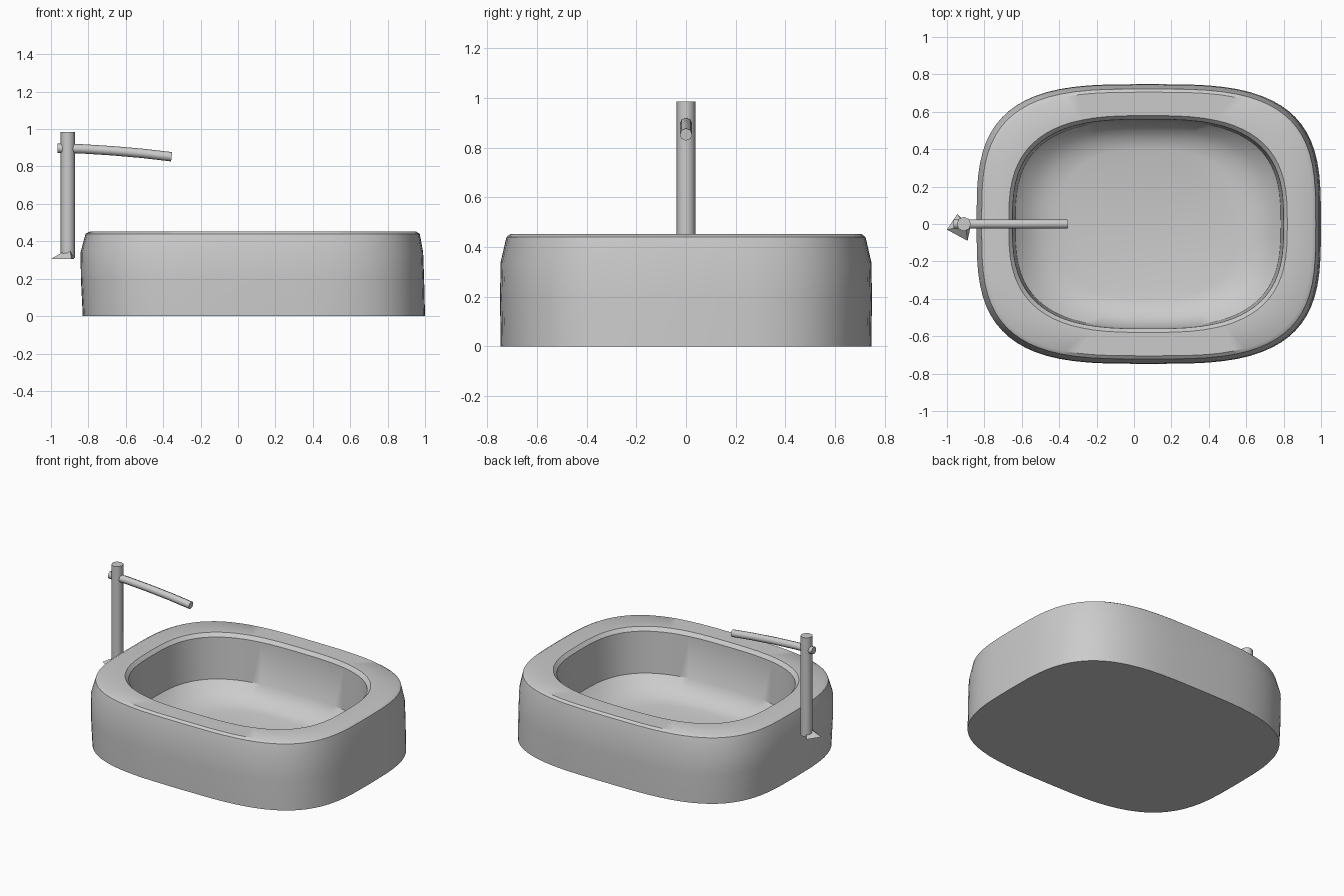
import bpy, bmesh, math
from mathutils import Vector

if "Cube" in bpy.data.objects:
    bpy.data.objects.remove(bpy.data.objects["Cube"])


def finish(name, bm, angle=35):
    bmesh.ops.recalc_face_normals(bm, faces=bm.faces)
    me = bpy.data.meshes.new(name)
    bm.to_mesh(me)
    bm.free()
    ob = bpy.data.objects.new(name, me)
    bpy.context.collection.objects.link(ob)
    bpy.ops.object.select_all(action='DESELECT')
    ob.select_set(True)
    bpy.context.view_layer.objects.active = ob
    bpy.ops.object.shade_smooth_by_angle(angle=math.radians(angle))
    return ob


def loft(name, rings, angle=35):
    """Skin a list of closed rings and cap both ends."""
    bm = bmesh.new()
    loops = [[bm.verts.new(p) for p in ring] for ring in rings]
    n = len(loops[0])
    for a, b in zip(loops, loops[1:]):
        for i in range(n):
            j = (i + 1) % n
            bm.faces.new((a[i], a[j], b[j], b[i]))
    bm.faces.new(loops[0])
    bm.faces.new(loops[-1])
    return finish(name, bm, angle)


def rounded_ring(x0, x1, half_y, z, power, n=72):
    """Superellipse between x0 and x1 at height z."""
    cx, rx = (x0 + x1) / 2, (x1 - x0) / 2
    pts = []
    for i in range(n):
        t = 2 * math.pi * i / n
        c, s = math.cos(t), math.sin(t)
        e = 2 / power
        pts.append((cx + rx * math.copysign(abs(c) ** e, c),
                    half_y * math.copysign(abs(s) ** e, s), z))
    return pts


def tube(name, path, radius, sides=8):
    """Round tube along a path lying in the xz plane."""
    path = [Vector(p) for p in path]
    rings = []
    for i, p in enumerate(path):
        d = (path[min(i + 1, len(path) - 1)] - path[max(i - 1, 0)]).normalized()
        side = Vector((0, 1, 0))
        up = d.cross(side)
        rings.append([p + radius * (math.cos(a) * side + math.sin(a) * up)
                      for a in (2 * math.pi * k / sides for k in range(sides))])
    return loft(name, rings, 50)


# Basin: outer wall, rim, inner wall and sloped bowl (x0, x1, half y, z, power)
profile = [
    (-0.83, 1.00, 0.745, 0.0, 3.3),
    (-0.84, 0.995, 0.748, 0.2, 3.3),
    (-0.842, 0.99, 0.745, 0.34, 3.3),
    (-0.815, 0.972, 0.722, 0.44, 3.3),
    (-0.79, 0.95, 0.705, 0.453, 3.3),
    (-0.67, 0.82, 0.58, 0.453, 2.9),
    (-0.65, 0.80, 0.56, 0.43, 2.9),
    (-0.635, 0.785, 0.55, 0.15, 2.9),
    (-0.57, 0.72, 0.505, 0.085, 2.8),
    (-0.49, 0.64, 0.455, 0.048, 2.7),
    (-0.40, 0.55, 0.40, 0.03, 2.6),
]
loft("basin", [rounded_ring(*p) for p in profile])

# Tap post and gently drooping spout
tube("tap_post", [(-0.91, 0, 0.31), (-0.91, 0, 0.985)], 0.038)
tube("tap_spout", [(-0.965, 0, 0.897), (-0.83, 0, 0.894), (-0.67, 0, 0.884),
                   (-0.51, 0, 0.870), (-0.355, 0, 0.852)], 0.025)

# Small faceted foot under the post
bm = bmesh.new()
base = [bm.verts.new((x, y, 0.305)) for x, y in
        ((-1.0, -0.03), (-0.89, -0.09), (-0.875, -0.02), (-0.945, 0.053))]
apex = bm.verts.new((-0.90, -0.01, 0.365))
bm.faces.new(base)
for i in range(4):
    bm.faces.new((base[i], base[(i + 1) % 4], apex))
finish("tap_foot", bm, 20)
